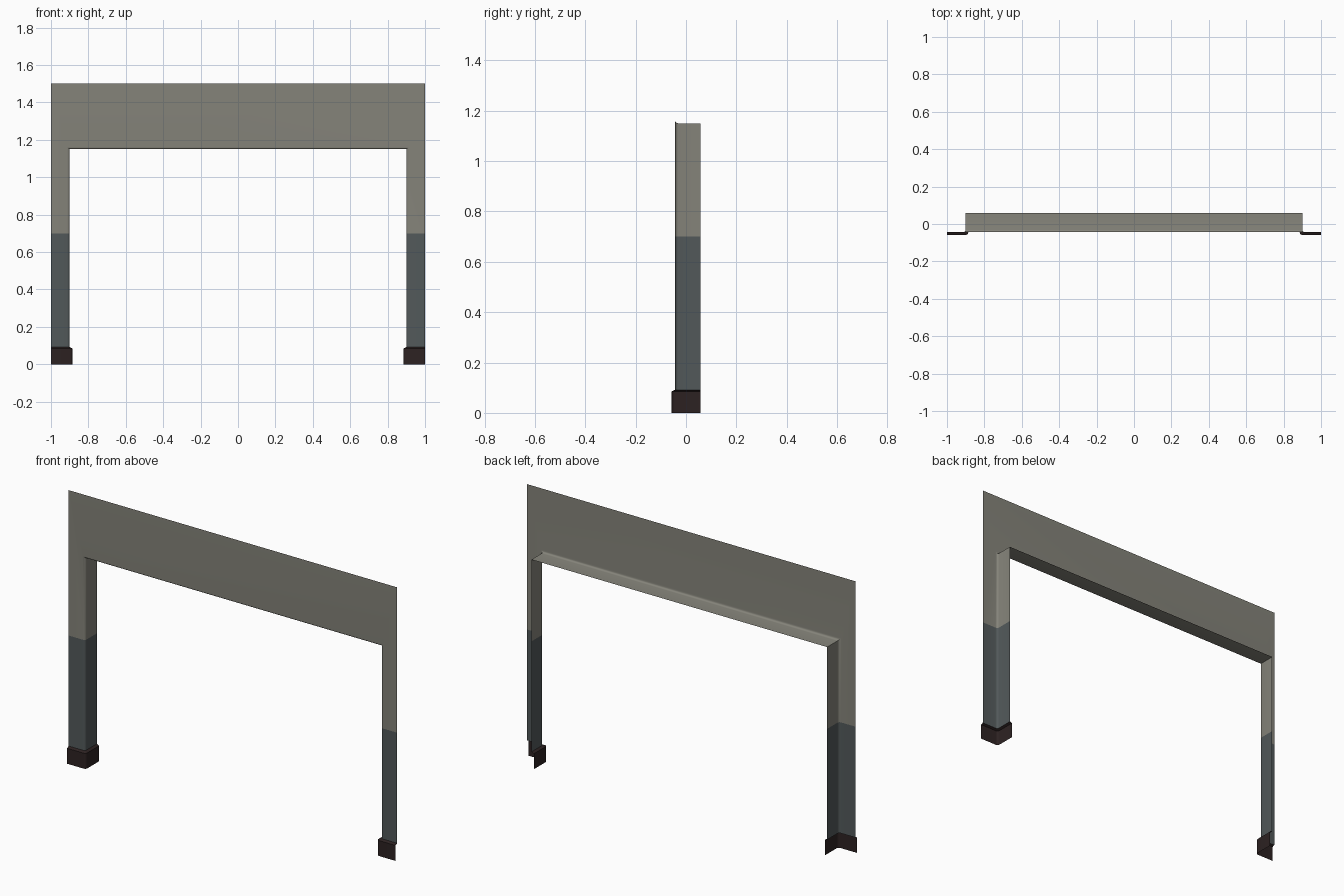
import bpy, bmesh, math

if "Cube" in bpy.data.objects:
    bpy.data.objects.remove(bpy.data.objects["Cube"])

HALF, TOP = 1.0, 1.5            # outer size of the wall
OPEN_X, OPEN_Z = 0.9, 1.15      # opening
FRONT, BACK = -0.044, 0.058     # wall front and depth of the reveal
LIP = 0.014                     # skirting stands proud by this much


def material(name, rgb):
    m = bpy.data.materials.new(name)
    m.diffuse_color = (*rgb, 1)
    m.use_nodes = True
    m.node_tree.nodes["Principled BSDF"].inputs["Base Color"].default_value = m.diffuse_color
    return m


plaster = material("warm grey plaster", (0.235, 0.23, 0.195))
slate = material("slate paint", (0.085, 0.10, 0.103))
skirting = material("dark brown skirting", (0.026, 0.016, 0.016))


def profile(offset, radius, steps=4):
    """Reveal, rounded corner and front face as (distance from opening, y)."""
    pts = [(-offset, BACK)]
    for i in range(steps + 1):
        a = math.pi / 2 * i / steps
        pts.append((-offset + radius * (1 - math.cos(a)),
                    FRONT - offset + radius * (1 - math.sin(a))))
    return pts + [(HALF - OPEN_X, FRONT - offset)]


def loft(name, rows, mats, row_mats):
    """Join rows of points into a smooth open sheet."""
    bm = bmesh.new()
    grid = [[bm.verts.new(p) for p in row] for row in rows]
    for r, (a, b) in enumerate(zip(grid, grid[1:])):
        for i in range(len(a) - 1):
            f = bm.faces.new((a[i], a[i + 1], b[i + 1], b[i]))
            f.material_index = row_mats[r]
            f.smooth = True
    bm.normal_update()
    if sum(f.normal.y * f.calc_area() for f in bm.faces) > 0:
        bmesh.ops.reverse_faces(bm, faces=bm.faces[:])
    me = bpy.data.meshes.new(name)
    bm.to_mesh(me)
    bm.free()
    for m in mats:
        me.materials.append(m)
    me.set_sharp_from_angle(angle=math.radians(35))
    ob = bpy.data.objects.new(name, me)
    bpy.context.collection.objects.link(ob)


def leg_row(prof, z, side):
    return [(side * (OPEN_X + d), y, z) for d, y in prof]


def corner_row(prof, side):
    row = [(side * (OPEN_X + d), y, OPEN_Z + d) for d, y in prof]
    row[-1] = (side * HALF, FRONT, TOP)
    return row


# Wall frame: up one leg, across the header, down the other
wall = profile(0, 0.013)
loft("wall_frame",
     [leg_row(wall, 0.09, -1), leg_row(wall, 0.7, -1), corner_row(wall, -1),
      corner_row(wall, 1), leg_row(wall, 0.7, 1), leg_row(wall, 0.09, 1)],
     [plaster, slate], [1, 0, 0, 0, 1])

# Skirting around the foot of each leg, with a sloped top lip
base = profile(LIP, 0.013)
for side, label in ((-1, "left"), (1, "right")):
    loft(label + "_skirting",
         [leg_row(base, 0, side), leg_row(base, 0.085, side),
          leg_row(wall, 0.092, side)],
         [skirting], [0, 0])
